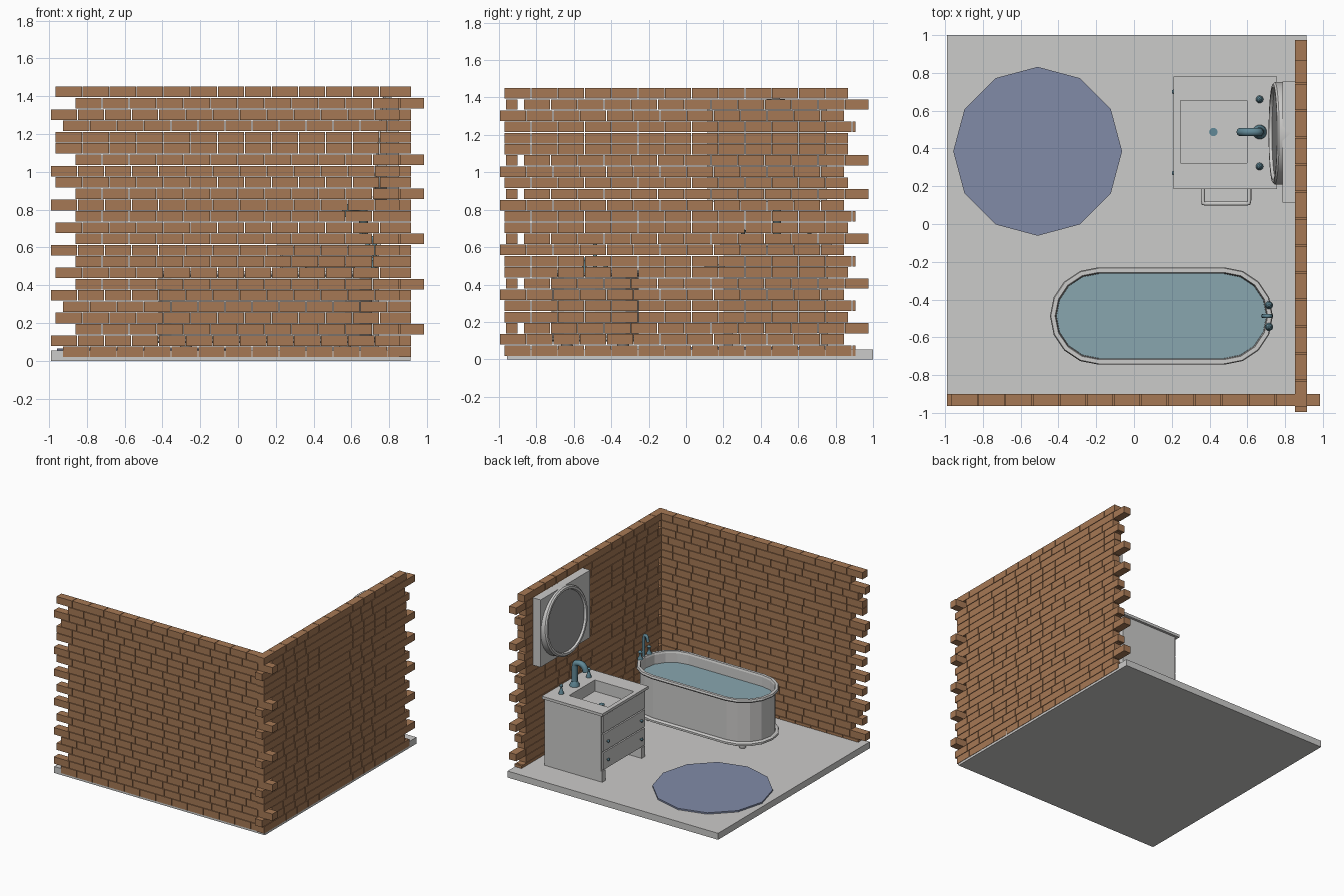
import bpy, bmesh, math
from mathutils import Vector, Matrix

if "Cube" in bpy.data.objects:
    bpy.data.objects.remove(bpy.data.objects["Cube"])


def material(name, rgb):
    m = bpy.data.materials.new(name)
    m.use_nodes = True
    m.diffuse_color = (*rgb, 1)
    m.node_tree.nodes["Principled BSDF"].inputs["Base Color"].default_value = (*rgb, 1)
    return m


BRICK = material("brick brown", (0.38, 0.19, 0.09))
WHITE = material("pale grey", (0.6, 0.595, 0.585))
BLUE = material("rug blue", (0.22, 0.26, 0.39))
WATER = material("water blue", (0.25, 0.38, 0.43))
METAL = material("teal metal", (0.12, 0.25, 0.31))
GLASS = material("mirror grey", (0.33, 0.33, 0.33))


def finish(name, bm, mat, smooth=False):
    bmesh.ops.recalc_face_normals(bm, faces=bm.faces)
    mesh = bpy.data.meshes.new(name)
    bm.to_mesh(mesh)
    bm.free()
    mesh.materials.append(mat)
    ob = bpy.data.objects.new(name, mesh)
    bpy.context.collection.objects.link(ob)
    if smooth:
        bpy.ops.object.select_all(action='DESELECT')
        ob.select_set(True)
        bpy.context.view_layer.objects.active = ob
        bpy.ops.object.shade_smooth_by_angle(angle=math.radians(40))
    return ob


def add_box(bm, lo, hi):
    lo, hi = Vector(lo), Vector(hi)
    mat = Matrix.Translation((lo + hi) / 2) @ Matrix.Diagonal((*(hi - lo), 1))
    bmesh.ops.create_cube(bm, size=1, matrix=mat)


def box(name, lo, hi, mat):
    bm = bmesh.new()
    add_box(bm, lo, hi)
    return finish(name, bm, mat)


def lathe(name, profile, matrix, mat, sides=20, smooth=True):
    # profile of (radius, height) pairs spun about the local z axis
    bm = bmesh.new()
    rings = [[bm.verts.new((r * math.sin(a), r * math.cos(a), h))
              for a in (2 * math.pi * i / sides for i in range(sides))]
             for r, h in profile]
    skin(bm, rings)
    bm.transform(matrix)
    return finish(name, bm, mat, smooth)


def skin(bm, rings):
    n = len(rings[0])
    for a, b in zip(rings, rings[1:]):
        for i in range(n):
            j = (i + 1) % n
            bm.faces.new((a[i], a[j], b[j], b[i]))
    bm.faces.new(rings[0])
    bm.faces.new(rings[-1])


def tube(name, points, radius, mat, kind='NURBS'):
    cu = bpy.data.curves.new(name, 'CURVE')
    cu.dimensions = '3D'
    cu.bevel_depth = radius
    cu.bevel_resolution = 3
    cu.use_fill_caps = True
    sp = cu.splines.new(kind)
    sp.points.add(len(points) - 1)
    for p, co in zip(sp.points, points):
        p.co = (*co, 1)
    if kind == 'NURBS':
        sp.use_endpoint_u = True
        sp.order_u = 3
    cu.materials.append(mat)
    ob = bpy.data.objects.new(name, cu)
    bpy.context.collection.objects.link(ob)
    return ob


# Floor and rug
box("floor", (-0.99, -0.957, 0), (0.912, 1.0, 0.053), WHITE)
lathe("rug", [(0.447, 0.05), (0.447, 0.065)], Matrix.Translation((-0.51, 0.385, 0)),
      BLUE, sides=12, smooth=False)

# Brick walls: courses listed from the top, each letter is a toothing pattern
COURSES = "DABCDDABDABEDABEDABCDABC"
FRONT = {"A": (-0.86, 0.985), "B": (-0.99, 0.915), "C": (-0.925, 0.915),
         "D": (-0.965, 0.915), "E": (-0.86, 0.915)}
SIDE = {"A": (-0.865, 0.975), "B": (-0.995, 0.845), "C": (-0.97, 0.905),
        "D": (-0.97, 0.865), "E": (-0.97, 0.905)}
PITCH, COURSE, GAP = 0.143, 0.0598, 0.004


def brick_wall(name, spans, place):
    bm = bmesh.new()
    for row, key in enumerate(COURSES):
        start, end = spans[key]
        top = 1.45 - row * COURSE
        while start < end - 0.01:
            stop = min(start + PITCH, end)
            last = stop > end - 0.01
            if last:
                stop = end
            add_box(bm, *place(start, stop if last else stop - GAP, top - COURSE + GAP, top))
            start = stop
    finish(name, bm, BRICK)


brick_wall("front_wall", FRONT, lambda a, b, z0, z1: ((a, -0.963, z0), (b, -0.9, z1)))
brick_wall("side_wall", SIDE, lambda a, b, z0, z1: ((0.852, a, z0), (0.915, b, z1)))


# Bathtub
def tub_loft(name, profile, mat):
    bm = bmesh.new()
    rings = []
    for inset, z in profile:
        ring = []
        for side in (1, -1):
            for i in range(9):
                a = math.pi * (i / 8 - 0.5)
                r = 0.258 - inset
                ring.append(bm.verts.new((0.145 + side * (0.332 + r * math.cos(a)),
                                          -0.487 + side * r * math.sin(a), z)))
        rings.append(ring)
    skin(bm, rings)
    return finish(name, bm, mat)


tub_loft("bathtub", [(0.025, 0.1), (0.025, 0.445), (0.005, 0.45), (0, 0.46), (0.005, 0.475),
                     (0.027, 0.475), (0.032, 0.46), (0.036, 0.15)], WHITE)
tub_loft("tub_base_ring", [(0.012, 0.095), (0, 0.102), (0, 0.118), (0.012, 0.125)], WHITE)
tub_loft("tub_water", [(0.034, 0.37), (0.034, 0.385)], WATER)
for sx in (-1, 1):
    for sy in (-1, 1):
        lathe("tub_foot", [(0.022, 0.05), (0.032, 0.075), (0.026, 0.1)],
              Matrix.Translation((0.145 + sx * 0.42, -0.487 + sy * 0.15, 0)), WHITE)

# Tub tap
tube("tub_spout", [(0.725, -0.487, 0.46), (0.725, -0.487, 0.6), (0.72, -0.487, 0.65),
                   (0.69, -0.487, 0.645), (0.685, -0.487, 0.6)], 0.012, METAL)
for y in (-0.43, -0.545):
    lathe("tub_tap_handle", [(0.02, 0.465), (0.021, 0.48), (0.009, 0.5), (0.009, 0.52),
                             (0.016, 0.53), (0.006, 0.545)],
          Matrix.Translation((0.715, y, 0)), METAL)

# Vanity with a sunken basin
counter = box("vanity_counter", (0.21, 0.185, 0.6), (0.757, 0.78, 0.622), WHITE)
body = box("vanity_body", (0.235, 0.205, 0.14), (0.745, 0.76, 0.6), WHITE)
cutter = box("basin_cutter", (0.245, 0.322, 0.53), (0.598, 0.655, 0.7), WHITE)
cutter.hide_render = True
cutter.hide_viewport = True
for ob in (counter, body):
    cut = ob.modifiers.new("basin", 'BOOLEAN')
    cut.operation = 'DIFFERENCE'
    cut.solver = 'EXACT'
    cut.object = cutter
for y in (0.205, 0.715):
    box("vanity_skid", (0.225, y, 0.05), (0.745, y + 0.045, 0.14), WHITE)
lathe("basin_drain", [(0.022, 0.53), (0.022, 0.536)], Matrix.Translation((0.42, 0.487, 0)), METAL)

# Drawers with knobs
for i in range(3):
    z = 0.15 + i * 0.15
    box("drawer_front", (0.222, 0.215, z), (0.24, 0.75, z + 0.14), WHITE)
    if i < 2:
        for y in (0.27, 0.7):
            lathe("drawer_knob", [(0.006, 0), (0.006, 0.008), (0.013, 0.012), (0.008, 0.02)],
                  Matrix.Translation((0.222, y, z + 0.07)) @ Matrix.Rotation(-math.pi / 2, 4, 'Y'),
                  METAL, sides=12)

# Towel rail on the vanity side
tube("towel_rail", [(0.365, 0.21, 0.5), (0.365, 0.125, 0.5), (0.367, 0.11, 0.5), (0.38, 0.108, 0.5),
                    (0.595, 0.108, 0.5), (0.608, 0.11, 0.5), (0.61, 0.125, 0.5),
                    (0.61, 0.21, 0.5)], 0.011, WHITE, 'POLY')

# Basin tap
lathe("basin_tap_base", [(0.038, 0.62), (0.036, 0.635), (0.024, 0.66)],
      Matrix.Translation((0.665, 0.487, 0)), METAL)
tube("basin_spout", [(0.665, 0.487, 0.63), (0.665, 0.487, 0.76), (0.66, 0.487, 0.815),
                     (0.575, 0.487, 0.815), (0.565, 0.487, 0.76)], 0.023, METAL)
for y in (0.305, 0.66):
    lathe("basin_tap_handle", [(0.02, 0.62), (0.019, 0.63), (0.007, 0.67), (0.014, 0.68),
                               (0.014, 0.69), (0.004, 0.7)],
          Matrix.Translation((0.665, y, 0)), METAL)

# Wall mirror: square board and tilted round frame
box("mirror_board", (0.785, 0.115, 0.84), (0.853, 0.755, 1.39), WHITE)
tilt = (Matrix.Translation((0.795, 0.48, 1.12)) @ Matrix.Rotation(math.radians(5), 4, 'Y')
        @ Matrix.Rotation(-math.pi / 2, 4, 'Y'))
lathe("mirror_frame", [(0.272, -0.02), (0.272, 0.05), (0.262, 0.06), (0.245, 0.06), (0.238, 0.042)],
      tilt, WHITE, sides=32)
lathe("mirror_glass", [(0.239, 0.036), (0.239, 0.044)], tilt, GLASS, sides=32)
